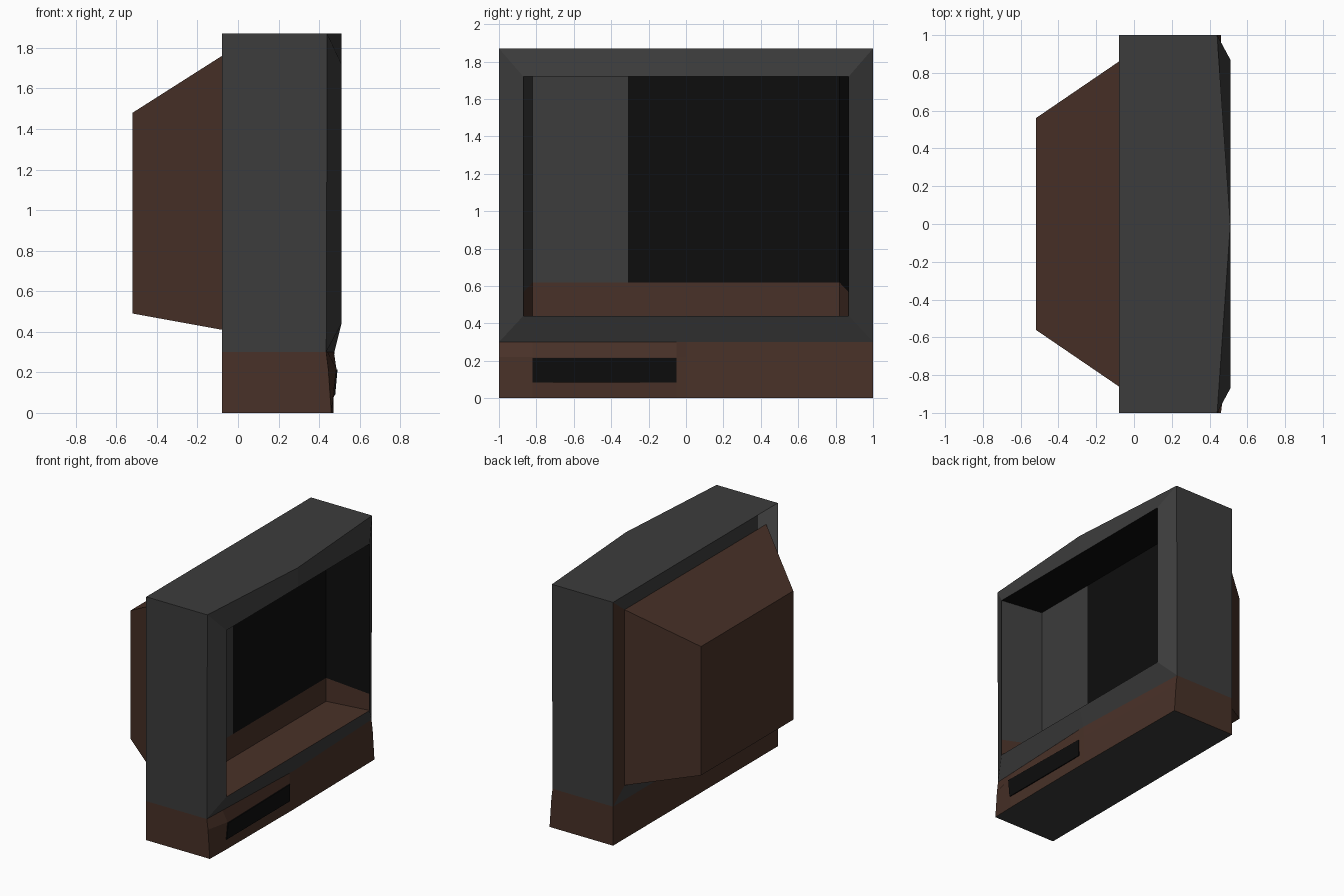
import bpy
import bmesh

cube = bpy.data.objects.get("Cube")
if cube:
    bpy.data.objects.remove(cube)


def material(name, colour):
    m = bpy.data.materials.new(name)
    m.use_nodes = True
    m.diffuse_color = (*colour, 1)
    bsdf = m.node_tree.nodes["Principled BSDF"]
    bsdf.inputs["Base Color"].default_value = (*colour, 1)
    bsdf.inputs["Roughness"].default_value = 0.9
    return m


GREY, BROWN, BLACK, PALE = range(4)
MATERIALS = [
    material("charcoal plastic", (0.045, 0.045, 0.045)),
    material("brown casing", (0.066, 0.031, 0.021)),
    material("black glass", (0.004, 0.004, 0.004)),
    material("pale grey", (0.2, 0.2, 0.2)),
]


def ring(x, half, low, high, x_mid=None):
    """Rectangle facing the screen side, optionally with bowed midpoints."""
    xs = x if isinstance(x, tuple) else (x, x)
    pts = [(xs[0], -half, low), (xs[0], half, low),
           (xs[1], half, high), (xs[1], -half, high)]
    if x_mid:
        pts.insert(1, (x_mid[0], 0, low))
        pts.insert(4, (x_mid[1], 0, high))
    return pts


def loft(name, rings, rule, cap_start=False, cap_end=False, cuts=(), fix=False):
    """Skin a row of rings, cut it by planes, then colour faces by a rule."""
    bm = bmesh.new()
    rows = [[bm.verts.new(p) for p in r] for r in rings]
    for a, b in zip(rows, rows[1:]):
        for i in range(len(a)):
            j = (i + 1) % len(a)
            bm.faces.new((a[i], a[j], b[j], b[i]))
    if cap_start:
        bm.faces.new(rows[0][::-1])
    if cap_end:
        bm.faces.new(rows[-1])
    for point, normal in cuts:
        bmesh.ops.bisect_plane(bm, geom=bm.verts[:] + bm.edges[:] + bm.faces[:],
                               plane_co=point, plane_no=normal)
    if fix:
        bmesh.ops.recalc_face_normals(bm, faces=bm.faces[:])
    bm.normal_update()
    for f in bm.faces:
        f.material_index = rule(f.calc_center_median(), f.normal)
    mesh = bpy.data.meshes.new(name)
    bm.to_mesh(mesh)
    bm.free()
    for m in MATERIALS:
        mesh.materials.append(m)
    obj = bpy.data.objects.new(name, mesh)
    bpy.context.collection.objects.link(obj)
    return obj


BACK, LIP, SCREEN = -0.08, 0.51, 0.175
SEAM, TOP = 0.3, 1.87

# Tapered rear housing
loft("rear_housing",
     [ring(-0.52, 0.56, 0.49, 1.48), ring(BACK, 0.86, 0.41, 1.76)],
     lambda c, n: BROWN, cap_start=True)


# Flat rear rim around the housing
def rim_colour(c, n):
    if c.y < -0.76:
        return PALE
    return BROWN if c.y > 0.86 else GREY


loft("rear_rim", [ring(BACK, 0.86, 0.41, 1.76), ring(BACK, 1, SEAM, TOP)],
     rim_colour, cuts=[((0, -0.76, 0), (0, 1, 0))])

# Outer shell and bowed bezel
loft("cabinet_frame",
     [ring(BACK, 1, SEAM, TOP, (BACK, BACK)),
      ring((0.435, 0.44), 1, SEAM, TOP, (0.475, LIP)),
      ring(LIP, 0.87, 0.44, 1.72, (LIP, LIP))],
     lambda c, n: GREY)


# Recessed screen with its brown sill
def recess_colour(c, n):
    if c.z < 0.62 - 0.16 * (c.x - SCREEN):
        return BROWN
    if n.y > 0.5 or (n.x > 0.9 and c.y < -0.31):
        return GREY
    return BLACK


loft("screen_recess",
     [ring(LIP, 0.87, 0.44, 1.72), ring(SCREEN, 0.82, 0.44, 1.72)],
     recess_colour, cap_end=True,
     cuts=[((SCREEN, 0, 0.62), (0.16, 0, 1)), ((0, -0.31, 0), (0, 1, 0))])

# Lower base: y, then front depth at the bottom, ridge and seam
sections = [(-1, 0.46, 0.445, 0.435), (-0.82, 0.465, 0.485, 0.442),
            (-0.05, 0.47, 0.472, 0.473), (0, 0.47, 0.47, 0.475),
            (1, 0.46, 0.445, 0.435)]
loft("lower_base",
     [[(BACK, y, 0), (low, y, 0), (mid, y, 0.22), (high, y, SEAM), (BACK, y, SEAM)]
      for y, low, mid, high in sections],
     lambda c, n: GREY if n.z < -0.9 else BROWN,
     cap_start=True, cap_end=True, fix=True)

# Tape slot plate on the base
slot = [(0.479, -0.82, 0.085), (0.477, -0.05, 0.085),
        (0.478, -0.05, 0.215), (0.491, -0.82, 0.215)]
loft("tape_slot", [[(x - 0.008, y, z) for x, y, z in slot], slot],
     lambda c, n: BLACK, cap_end=True)
